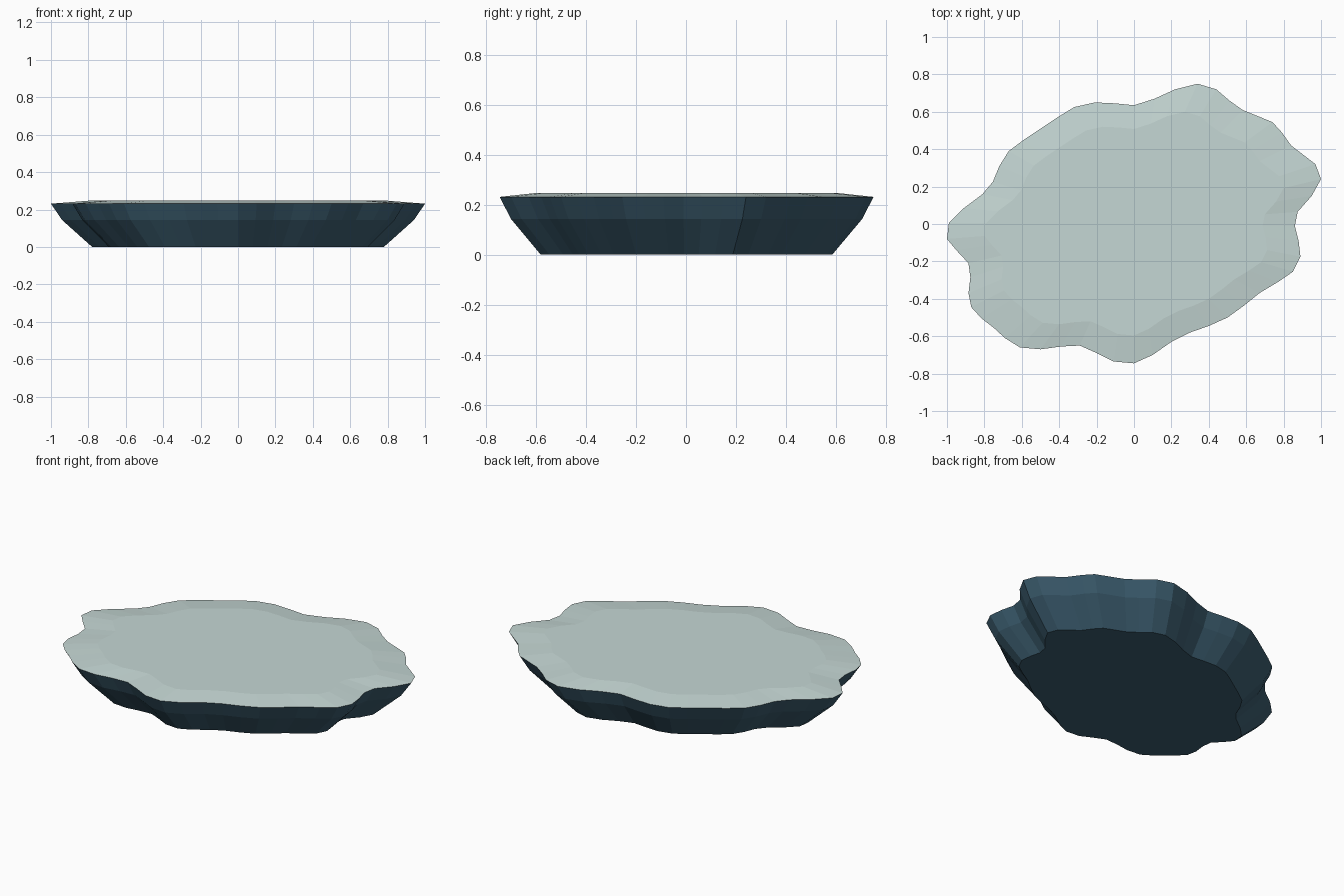
import bpy, bmesh

if "Cube" in bpy.data.objects:
    bpy.data.objects.remove(bpy.data.objects["Cube"])

# Wavy waterline outline, counter-clockwise from the right tip
OUTLINE = [
    (1.0, .24), (.97, .32), (.84, .42), (.79, .49), (.74, .545), (.58, .61), (.51, .66),
    (.44, .72), (.34, .75), (.22, .72), (.11, .67), (0, .635), (-.1, .645), (-.21, .65),
    (-.32, .625), (-.41, .57), (-.5, .51), (-.59, .45), (-.67, .39), (-.72, .31),
    (-.755, .225), (-.81, .16), (-.91, .085), (-.99, .005), (-1.0, -.08), (-.95, -.14),
    (-.885, -.21), (-.875, -.285), (-.885, -.37), (-.87, -.445), (-.815, -.505),
    (-.75, -.555), (-.69, -.61), (-.61, -.66), (-.5, -.67), (-.39, -.655), (-.29, -.65),
    (-.2, -.69), (-.11, -.735), (0, -.745), (.1, -.7), (.2, -.63), (.3, -.58), (.4, -.545),
    (.5, -.5), (.59, -.435), (.67, -.37), (.77, -.31), (.85, -.255), (.89, -.175),
    (.88, -.09), (.86, -.01), (.875, .065), (.95, .15)]


def material(name, rgb):
    mat = bpy.data.materials.new(name)
    mat.diffuse_color = (*rgb, 1)
    mat.use_nodes = True
    mat.node_tree.nodes["Principled BSDF"].inputs["Base Color"].default_value = mat.diffuse_color
    return mat


# Each ring is the outline scaled by a factor at a height
RINGS = [(.78, 0), (.94, .143), (1, .231), (.8, .247)]
bm = bmesh.new()
rings = [[bm.verts.new((x * s, y * s, z)) for x, y in OUTLINE] for s, z in RINGS]
n = len(OUTLINE)

# Underside, flared sides and gently sloped rim
bm.faces.new(rings[0][::-1])
for level, (lo, hi) in enumerate(zip(rings, rings[1:])):
    for i in range(n):
        j = (i + 1) % n
        face = bm.faces.new((lo[i], lo[j], hi[j], hi[i]))
        face.material_index = int(level == 2)
# Flat top
bm.faces.new(rings[-1]).material_index = 1

mesh = bpy.data.meshes.new("ice_floe_slab")
bm.to_mesh(mesh)
bm.free()
mesh.materials.append(material("deep_blue_side", (.045, .11, .16)))
mesh.materials.append(material("pale_top", (.56, .68, .66)))
slab = bpy.data.objects.new("ice_floe_slab", mesh)
bpy.context.collection.objects.link(slab)
